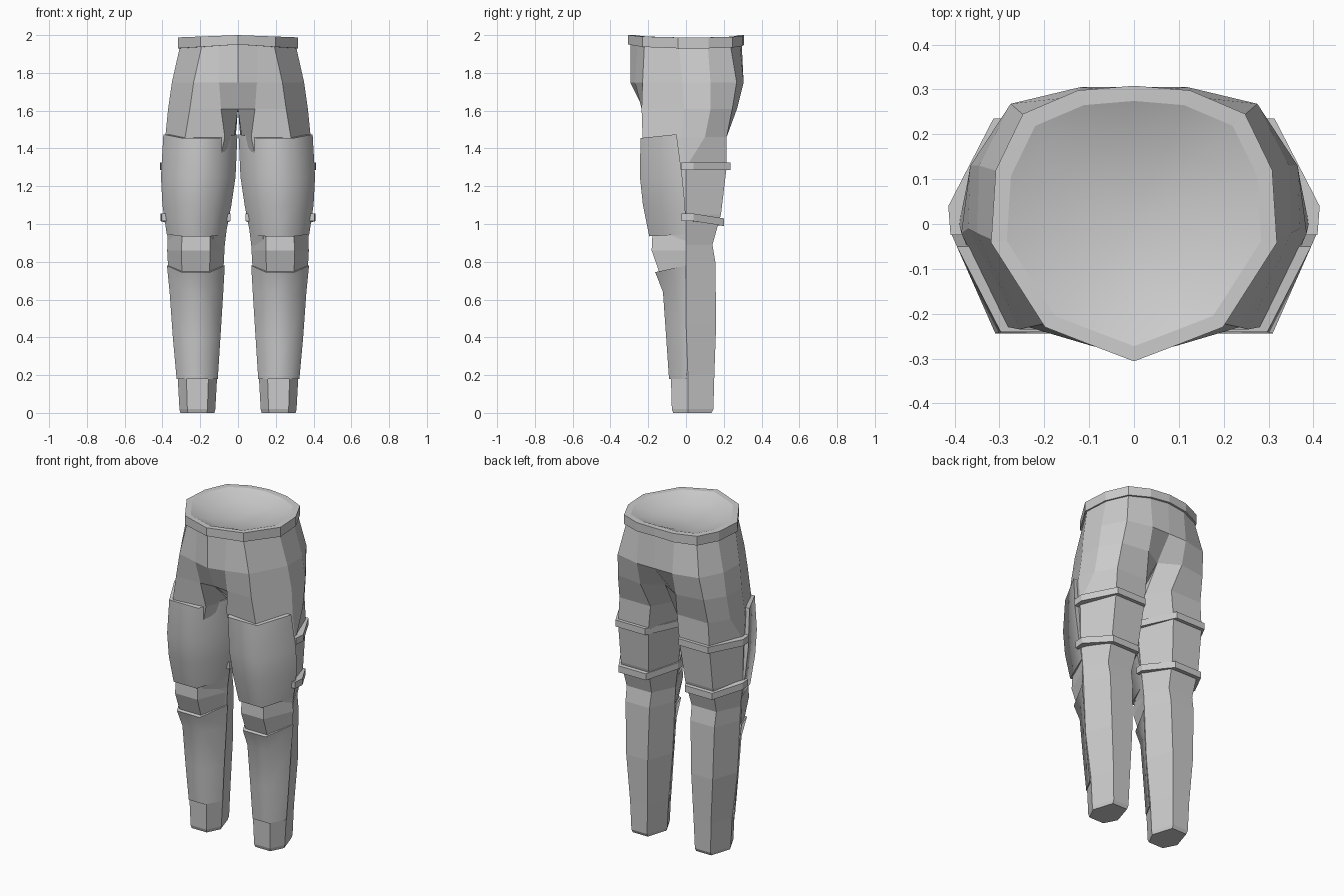
import bpy
import bmesh
import math

if "Cube" in bpy.data.objects:
    bpy.data.objects.remove(bpy.data.objects["Cube"], do_unlink=True)

grey = bpy.data.materials.new("plain grey")
grey.use_nodes = True
colour = (0.6, 0.6, 0.6, 1)
grey.diffuse_color = colour
grey.node_tree.nodes["Principled BSDF"].inputs["Base Color"].default_value = colour


def finish(name, bm, mirror=True, smooth=None):
    mesh = bpy.data.meshes.new(name)
    bm.to_mesh(mesh)
    bm.free()
    mesh.materials.append(grey)
    ob = bpy.data.objects.new(name, mesh)
    bpy.context.collection.objects.link(ob)
    if smooth:
        bpy.ops.object.select_all(action="DESELECT")
        ob.select_set(True)
        bpy.context.view_layer.objects.active = ob
        bpy.ops.object.shade_smooth_by_angle(angle=math.radians(smooth))
    if mirror:
        mod = ob.modifiers.new("mirror", "MIRROR")
        mod.merge_threshold = 0.001
    return ob


def loft(rings):
    """Skin closed rings of 3D points and cap both ends."""
    bm = bmesh.new()
    rows = [[bm.verts.new(p) for p in ring] for ring in rings]
    n = len(rows[0])
    for low, high in zip(rows, rows[1:]):
        for i in range(n):
            j = (i + 1) % n
            bm.faces.new((low[i], low[j], high[j], high[i]))
    bm.faces.new(rows[0])
    bm.faces.new(rows[-1])
    bmesh.ops.remove_doubles(bm, verts=bm.verts, dist=0.0005)
    bmesh.ops.recalc_face_normals(bm, faces=bm.faces)
    return bm


# Trousers: hexagonal leg sections that open out into the hip sections
def leg_ring(z, xi, xo, yf, ym, yb):
    w = (xo - xi) * 0.22
    pts = [(xi, ym), (xi + w, yf), (xo - w, yf), (xo, ym), (xo, ym),
           (xo - w, yb), (xi + w, yb), (xi, ym)]
    return [(x, y, z) for x, y in pts]


legs = [
    (0.0, 0.125, 0.305, -0.068, 0.01, 0.135),
    (0.02, 0.12, 0.31, -0.075, 0.01, 0.145),
    (0.2, 0.11, 0.32, -0.08, 0.01, 0.15),
    (0.48, 0.09, 0.35, -0.09, 0, 0.16),
    (0.8, 0.075, 0.365, -0.12, 0, 0.155),
    (0.89, 0.07, 0.37, -0.14, 0, 0.14),
    (1.05, 0.05, 0.385, -0.17, 0, 0.185),
    (1.3, 0.025, 0.39, -0.2, 0, 0.215),
]
hips = {
    1.46: [(0.02, -0.06), (0.07, -0.21), (0.28, -0.23), (0.385, -0.02),
           (0.37, 0.1), (0.3, 0.215), (0.09, 0.215), (0.012, 0.08)],
    1.61: [(0, -0.225), (0.09, -0.235), (0.255, -0.235), (0.37, -0.01),
           (0.365, 0.13), (0.29, 0.245), (0.12, 0.27), (0, 0.2)],
    1.75: [(0, -0.295), (0.1, -0.27), (0.235, -0.23), (0.35, -0.02),
           (0.345, 0.13), (0.275, 0.268), (0.12, 0.305), (0, 0.305)],
    1.95: [(0, -0.293), (0.1, -0.255), (0.19, -0.22), (0.305, -0.04),
           (0.295, 0.115), (0.237, 0.235), (0.12, 0.285), (0, 0.295)],
}
rings = [leg_ring(*r) for r in legs]
rings += [[(x, y, z) for x, y in pts] for z, pts in hips.items()]
bm = loft(rings)
hidden = [f for f in bm.faces
          if all(v.co.x < 0.001 for v in f.verts) or all(v.co.z > 1.94 for v in f.verts)]
bmesh.ops.delete(bm, geom=hidden, context="FACES")
finish("trousers", bm)


# Armour plates wrapping the front half of each leg
def plate(name, rows, smooth=None):
    sections = []
    for zf, zs, xi, xo, yf, ym in rows:
        w = (xo - xi) * 0.25
        sections.append([(xi, ym, zs), (xi + w, yf, zf), (xo - w, yf, zf), (xo, ym, zs)])
    finish(name, loft(sections), smooth=smooth)


plate("thigh_plates", [
    (0.935, 0.945, 0.065, 0.377, -0.195, 0),
    (1.1, 1.1, 0.035, 0.4, -0.228, -0.005),
    (1.25, 1.25, 0.013, 0.408, -0.244, -0.02),
    (1.455, 1.475, 0.003, 0.395, -0.241, -0.05),
], 75)
plate("knee_plates", [
    (0.74, 0.77, 0.078, 0.37, -0.14, 0),
    (0.86, 0.86, 0.072, 0.375, -0.182, 0),
    (0.94, 0.94, 0.075, 0.37, -0.178, 0),
])
plate("shin_plates", [
    (0.18, 0.18, 0.107, 0.325, -0.09, 0.005),
    (0.4, 0.4, 0.093, 0.345, -0.105, 0),
    (0.64, 0.64, 0.078, 0.362, -0.122, 0),
    (0.745, 0.78, 0.07, 0.376, -0.163, 0),
], 75)


# Straps around the back of each thigh
def strap(name, z_side, z_back, xi, xo, yb):
    half = 0.02
    w = (xo - xi) * 0.25
    pts = [(xo - 0.005, -0.025, z_side), (xo, 0.04, z_side), (xo - w, yb, z_back),
           (xi + w, yb, z_back), (xi, 0.02, z_side), (xi, -0.025, z_side)]
    finish(name, loft([[(x, y, z + s) for x, y, z in pts] for s in (-half, half)]))


strap("upper_straps", 1.305, 1.305, 0.012, 0.414, 0.235)
strap("lower_straps", 1.035, 1.01, 0.04, 0.409, 0.2)

# Waistband: raised band with a narrow top rim and a shallow inner lining
half_ring = hips[1.95]
outline = half_ring + [(-x, y) for x, y in half_ring[-2:0:-1]]


def band(scale, z_end, dip):
    return [(x * scale, y * scale, z_end - dip * min(1, abs(x) / 0.3)) for x, y in outline]


bm = bmesh.new()
levels = [band(1.0, 1.95, 0.02), band(1.045, 1.95, 0.02),
          band(1.045, 2.0, 0.012), band(0.93, 2.0, 0.012)]
rows = [[bm.verts.new(p) for p in ring] for ring in levels]
n = len(outline)
for low, high in zip(rows, rows[1:]):
    for i in range(n):
        j = (i + 1) % n
        bm.faces.new((low[i], low[j], high[j], high[i]))
bm.normal_update()
finish("waistband", bm, mirror=False)

bm = bmesh.new()
rows = [[bm.verts.new(p) for p in ring]
        for ring in (band(0.93, 2.0, 0.012), band(0.6, 1.955, 0))]
centre = bm.verts.new((0, 0, 1.935))
for i in range(n):
    j = (i + 1) % n
    bm.faces.new((rows[0][i], rows[0][j], rows[1][j], rows[1][i]))
    bm.faces.new((rows[1][i], rows[1][j], centre))
finish("waist_lining", bm, mirror=False, smooth=60)
